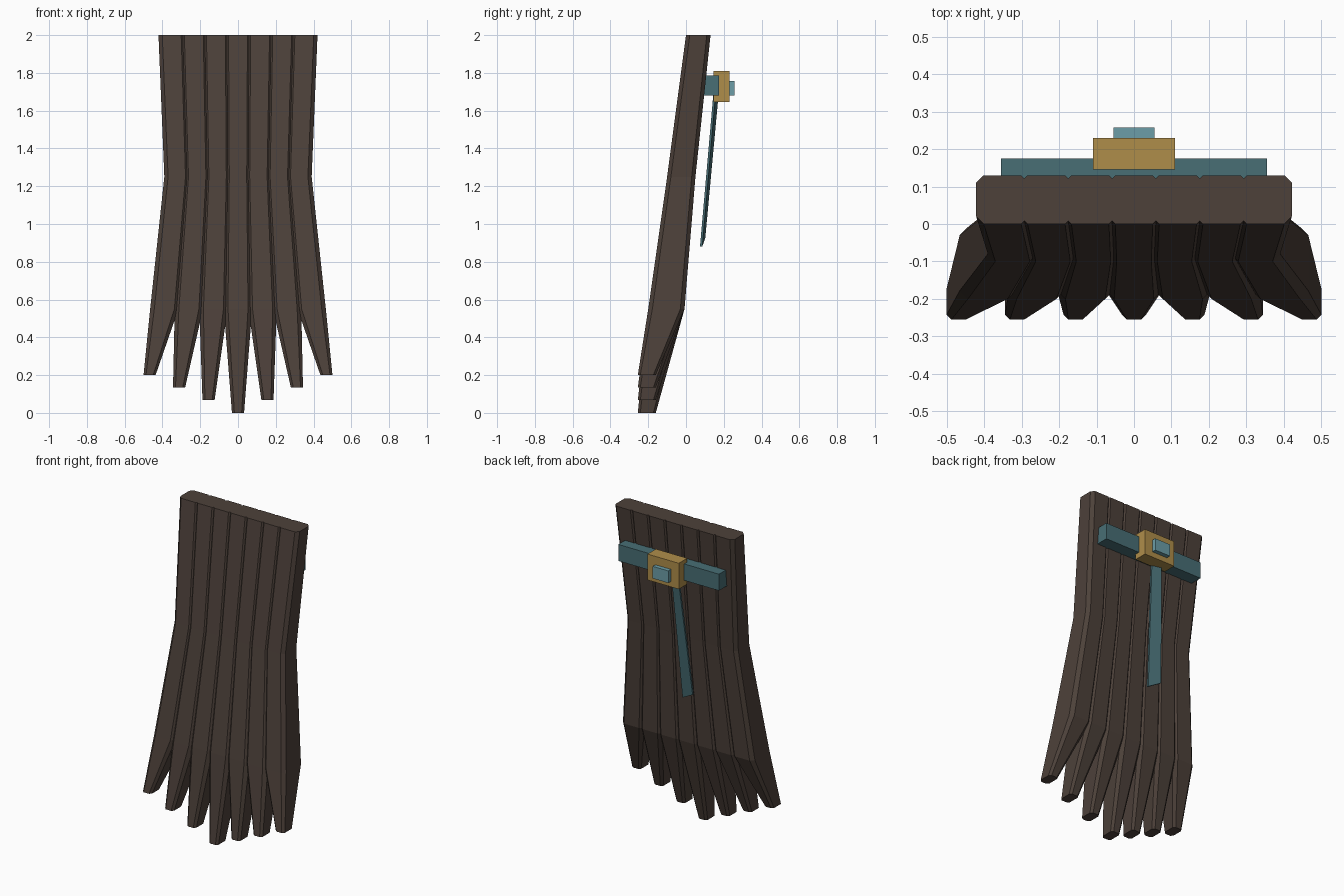
import bpy, bmesh

if "Cube" in bpy.data.objects:
    bpy.data.objects.remove(bpy.data.objects["Cube"])


def material(name, rgb):
    m = bpy.data.materials.new(name)
    lin = [((c / 255 + 0.055) / 1.055) ** 2.4 for c in rgb]
    m.diffuse_color = (*lin, 1)
    m.use_nodes = True
    m.node_tree.nodes["Principled BSDF"].inputs["Base Color"].default_value = m.diffuse_color
    return m


BROWN = material("dark brown", (77, 65, 58))
TEAL = material("deep teal", (72, 110, 117))
PALE = material("pale teal", (108, 158, 167))
GOLD = material("gold", (175, 141, 74))


def loft(name, rings, mat):
    """Skin a list of equal-length point rings and cap both ends."""
    bm = bmesh.new()
    loops = [[bm.verts.new(p) for p in ring] for ring in rings]
    n = len(loops[0])
    for a, b in zip(loops, loops[1:]):
        for i in range(n):
            j = (i + 1) % n
            bm.faces.new((a[i], a[j], b[j], b[i]))
    bm.faces.new(loops[0])
    bm.faces.new(loops[-1])
    bmesh.ops.recalc_face_normals(bm, faces=bm.faces)
    mesh = bpy.data.meshes.new(name)
    bm.to_mesh(mesh)
    bm.free()
    mesh.materials.append(mat)
    obj = bpy.data.objects.new(name, mesh)
    bpy.context.collection.objects.link(obj)
    return obj


def chamfered(cx, half, front, back, c, z):
    """Horizontal rectangle with cut corners."""
    l, r = cx - half, cx + half
    return [(l + c, front, z), (r - c, front, z), (r, front + c, z), (r, back - c, z),
            (r - c, back, z), (l + c, back, z), (l, back - c, z), (l, front + c, z)]


def box(name, x, y, z, mat):
    ring = [(x[0], y[0]), (x[1], y[0]), (x[1], y[1]), (x[0], y[1])]
    return loft(name, [[(px, py, h) for px, py in ring] for h in z], mat)


# Seven overlapping strands that fan out at the tips
for i in range(-3, 4):
    tip_z = abs(i) * 0.067
    loft(f"strand_{i + 4}", [
        chamfered(i * 0.117, 0.07, 0.0, 0.13, 0.02, 2.0),
        chamfered(i * 0.108, 0.066, -0.1, 0.05, 0.02, 1.25),
        chamfered(i * 0.130, 0.075, -0.2, -0.008, 0.022, 0.55),
        chamfered(i * 0.156, 0.032, -0.255, -0.16, 0.013, tip_z),
    ], BROWN)

# Strap across the back, with buckle and inset stone
box("strap", (-0.355, 0.355), (0.07, 0.175), (1.68, 1.785), TEAL)
box("buckle", (-0.11, 0.11), (0.145, 0.23), (1.645, 1.81), GOLD)
box("buckle_stone", (-0.055, 0.055), (0.2, 0.257), (1.68, 1.757), PALE)


def ribbon_ring(x0, x1, y, z0, z1):
    """Thin, slightly turned section; the x0 side sits further back."""
    t, turn = 0.012, 0.016
    return [(x0, y + turn, z0), (x1, y, z1), (x1, y + t, z1), (x0, y + turn + t, z0)]


# Hanging ribbon with a slanted end
loft("hanging_ribbon", [
    ribbon_ring(-0.065, -0.005, 0.144, 1.68, 1.68),
    ribbon_ring(-0.118, -0.036, 0.074, 0.925, 0.88),
], TEAL)
